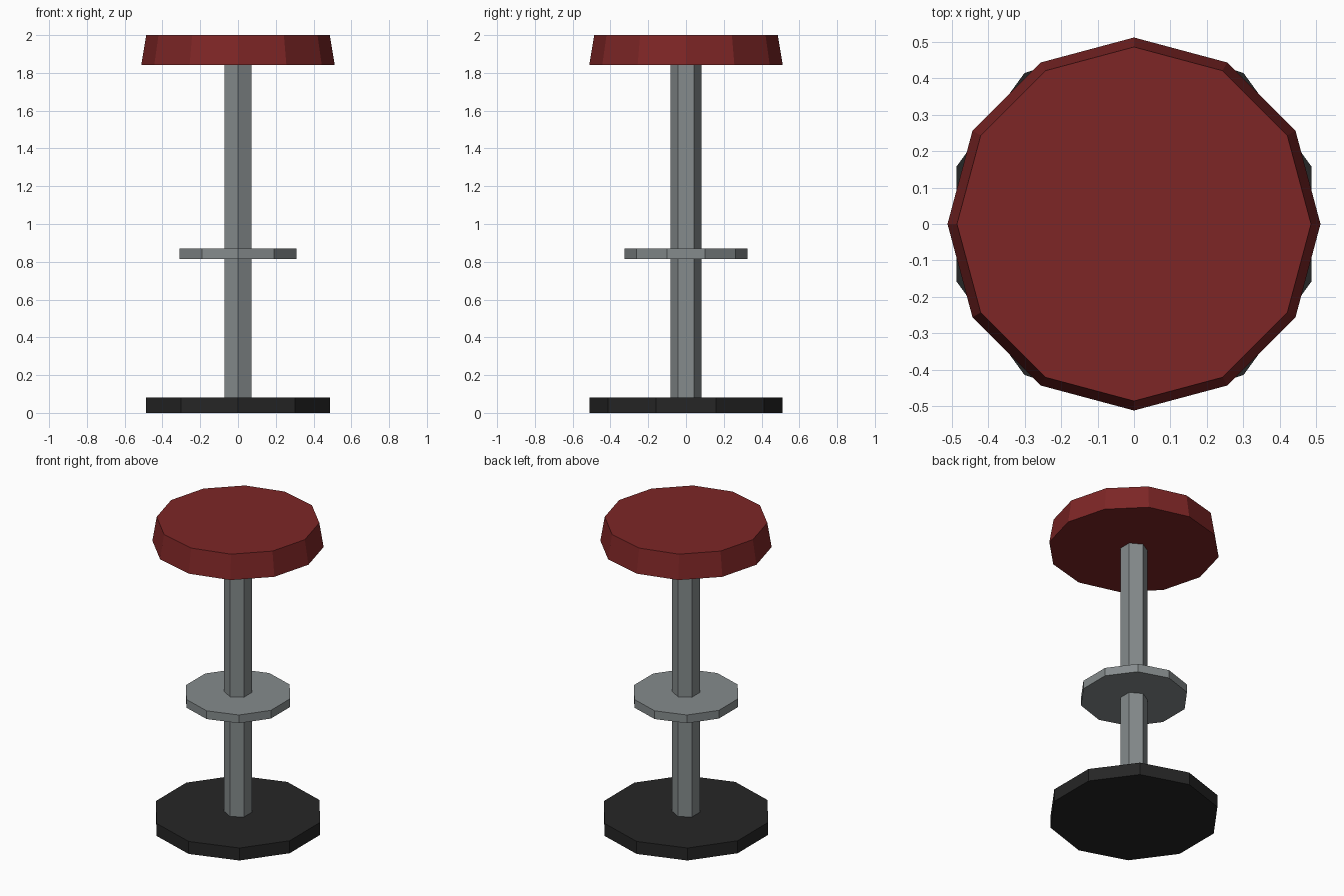
import bpy
import bmesh
from math import cos, sin, tau

cube = bpy.data.objects.get("Cube")
if cube:
    bpy.data.objects.remove(cube, do_unlink=True)


def make_material(name, colour):
    mat = bpy.data.materials.new(name)
    mat.use_nodes = True
    mat.diffuse_color = (*colour, 1)
    bsdf = next(n for n in mat.node_tree.nodes if n.type == "BSDF_PRINCIPLED")
    bsdf.inputs["Base Color"].default_value = (*colour, 1)
    return mat


def make_prism(name, sides, bottom, top, mat):
    """Flat-sided column between two (radius, height) rings, one corner on +y."""
    bm = bmesh.new()
    rings = []
    for radius, z in (bottom, top):
        angles = [tau * i / sides for i in range(sides)]
        rings.append([bm.verts.new((-radius * sin(a), radius * cos(a), z))
                      for a in angles])
    low, high = rings
    bm.faces.new(reversed(low))
    bm.faces.new(high)
    for i in range(sides):
        j = (i + 1) % sides
        bm.faces.new((low[i], low[j], high[j], high[i]))
    mesh = bpy.data.meshes.new(name)
    bm.to_mesh(mesh)
    bm.free()
    mesh.materials.append(mat)
    obj = bpy.data.objects.new(name, mesh)
    bpy.context.collection.objects.link(obj)
    return obj


red = make_material("dark red leather", (0.205, 0.019, 0.019))
steel = make_material("grey steel", (0.235, 0.26, 0.265))
black = make_material("black metal", (0.019, 0.019, 0.019))

# Floor plate, pole, foot rest disc and tapered cushion
make_prism("base", 10, (0.512, 0), (0.512, 0.082), black)
make_prism("pole", 6, (0.083, 0.082), (0.083, 1.845), steel)
make_prism("foot_rest", 10, (0.325, 0.815), (0.325, 0.869), steel)
make_prism("seat", 12, (0.512, 1.842), (0.486, 2), red)
